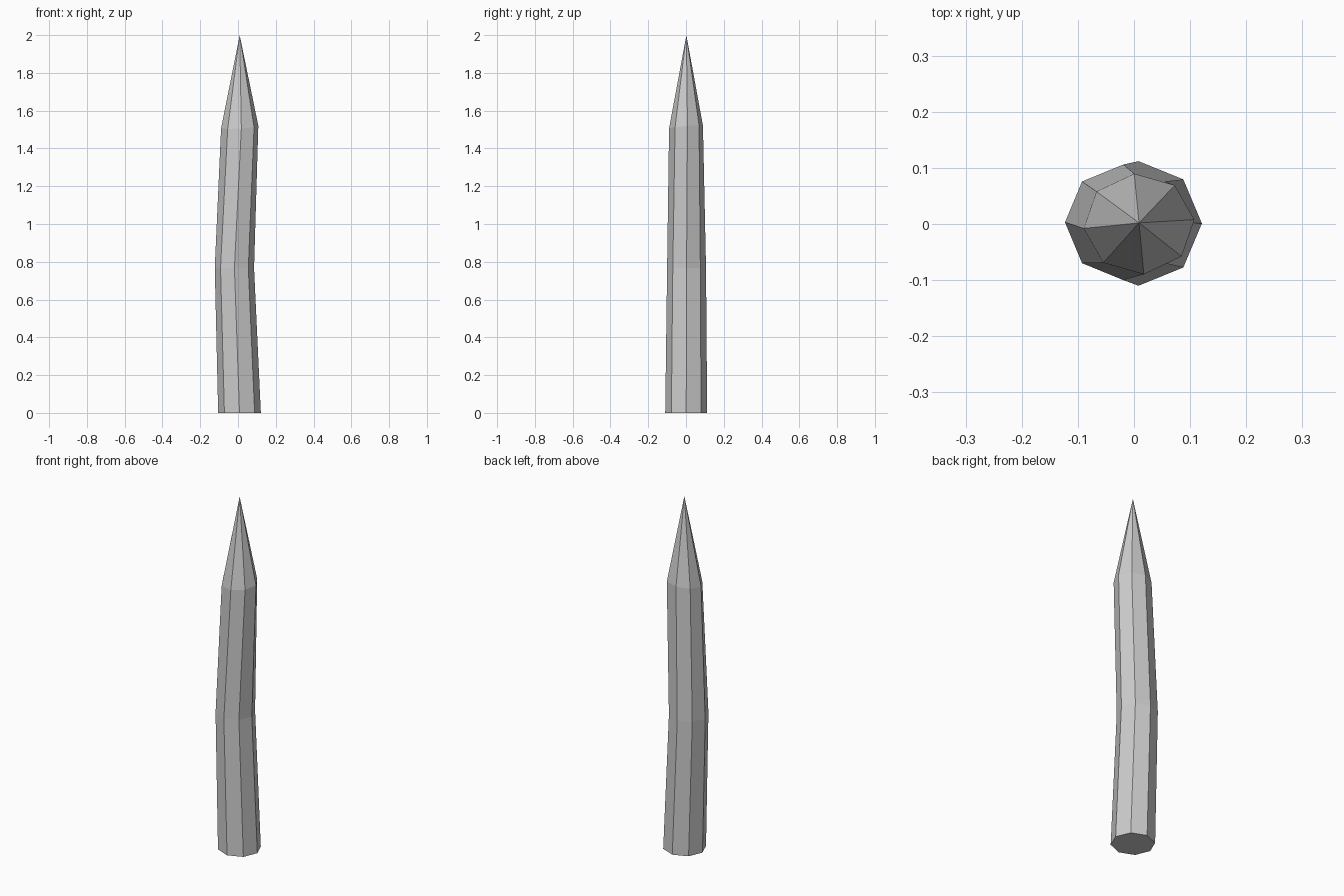
import bpy, bmesh
from math import cos, sin, radians

if "Cube" in bpy.data.objects:
    bpy.data.objects.remove(bpy.data.objects["Cube"])

SIDES = 8
# Rings: centre x, y, z, radius x, radius y, twist, slope along x, slope along y
RINGS = [
    (0.008, 0.001, 0.0, 0.113, 0.111, 0, 0, 0),
    (-0.019, 0.003, 0.768, 0.104, 0.103, 0, 0, 0),
    (0.009, 0.0, 1.513, 0.099, 0.09, 5, 0.06, 0.09),
]
TIP = (0.009, 0.002, 2.0)


def add_ring(bm, cx, cy, cz, rx, ry, twist, sx, sy):
    verts = []
    for i in range(SIDES):
        a = radians(twist + 360 * i / SIDES)
        dx, dy = rx * cos(a), ry * sin(a)
        verts.append(bm.verts.new((cx + dx, cy + dy, cz + sx * dx + sy * dy)))
    return verts


bm = bmesh.new()
rings = [add_ring(bm, *r) for r in RINGS]
tip = bm.verts.new(TIP)

# Bottom cap
bm.faces.new(rings[0][::-1])
# Bent shaft and pointed end
for i in range(SIDES):
    j = (i + 1) % SIDES
    for lo, hi in zip(rings, rings[1:]):
        bm.faces.new((lo[i], lo[j], hi[j], hi[i]))
    bm.faces.new((rings[-1][i], rings[-1][j], tip))

bmesh.ops.recalc_face_normals(bm, faces=bm.faces)
mesh = bpy.data.meshes.new("wooden_stake")
bm.to_mesh(mesh)
bm.free()
bpy.context.collection.objects.link(bpy.data.objects.new("wooden_stake", mesh))
